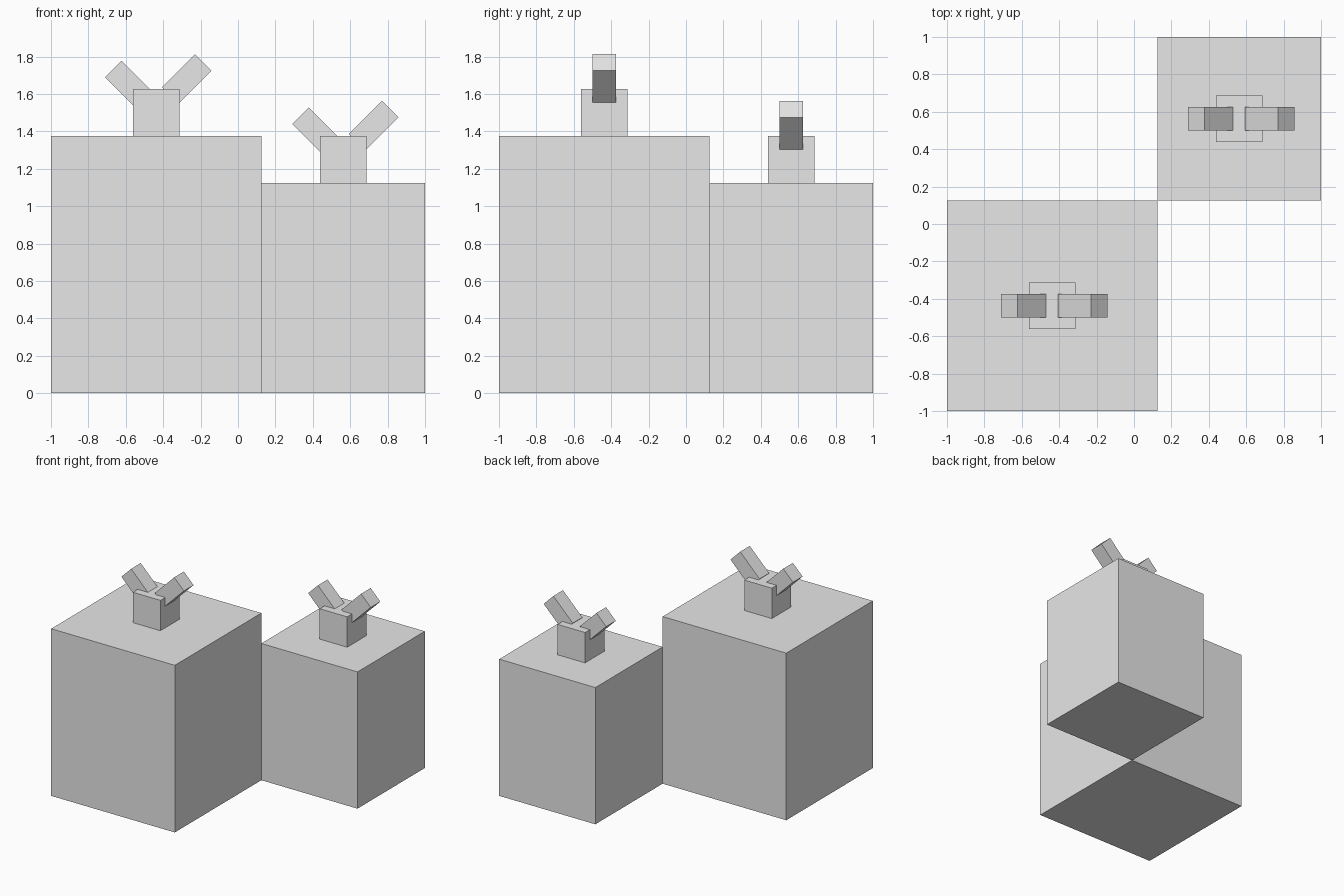
import bpy
import math

if "Cube" in bpy.data.objects:
    bpy.data.objects.remove(bpy.data.objects["Cube"])

grey = bpy.data.materials.new("light_grey")
grey.diffuse_color = (0.8, 0.8, 0.8, 1)
grey.use_nodes = True
grey.node_tree.nodes["Principled BSDF"].inputs["Base Color"].default_value = grey.diffuse_color


def box(name, centre, size, tilt=0):
    """Box of the given size, tilted in degrees about the y axis."""
    bpy.ops.mesh.primitive_cube_add(size=1, location=centre)
    obj = bpy.context.object
    obj.name = name
    obj.scale = size
    bpy.ops.object.transform_apply(location=False, rotation=False, scale=True)
    obj.rotation_euler.y = math.radians(tilt)
    obj.data.materials.append(grey)


def block_with_sprout(name, c, width, height):
    # Large block standing on the ground
    box(name + "_block", (c, c, height / 2), (width, width, height))
    # Small cube on top
    box(name + "_stem", (c, c, height + 0.125), (0.25, 0.25, 0.25))
    # Two bars leaning outward, the right one set a little higher
    bar = (0.125, 0.125, 0.25)
    box(name + "_left_bar", (c - 0.141, c, height + 0.27), bar, -45)
    box(name + "_right_bar", (c + 0.163, c, height + 0.305), bar, 45)


block_with_sprout("large", -0.4375, 1.125, 1.375)
block_with_sprout("small", 0.5625, 0.875, 1.125)
